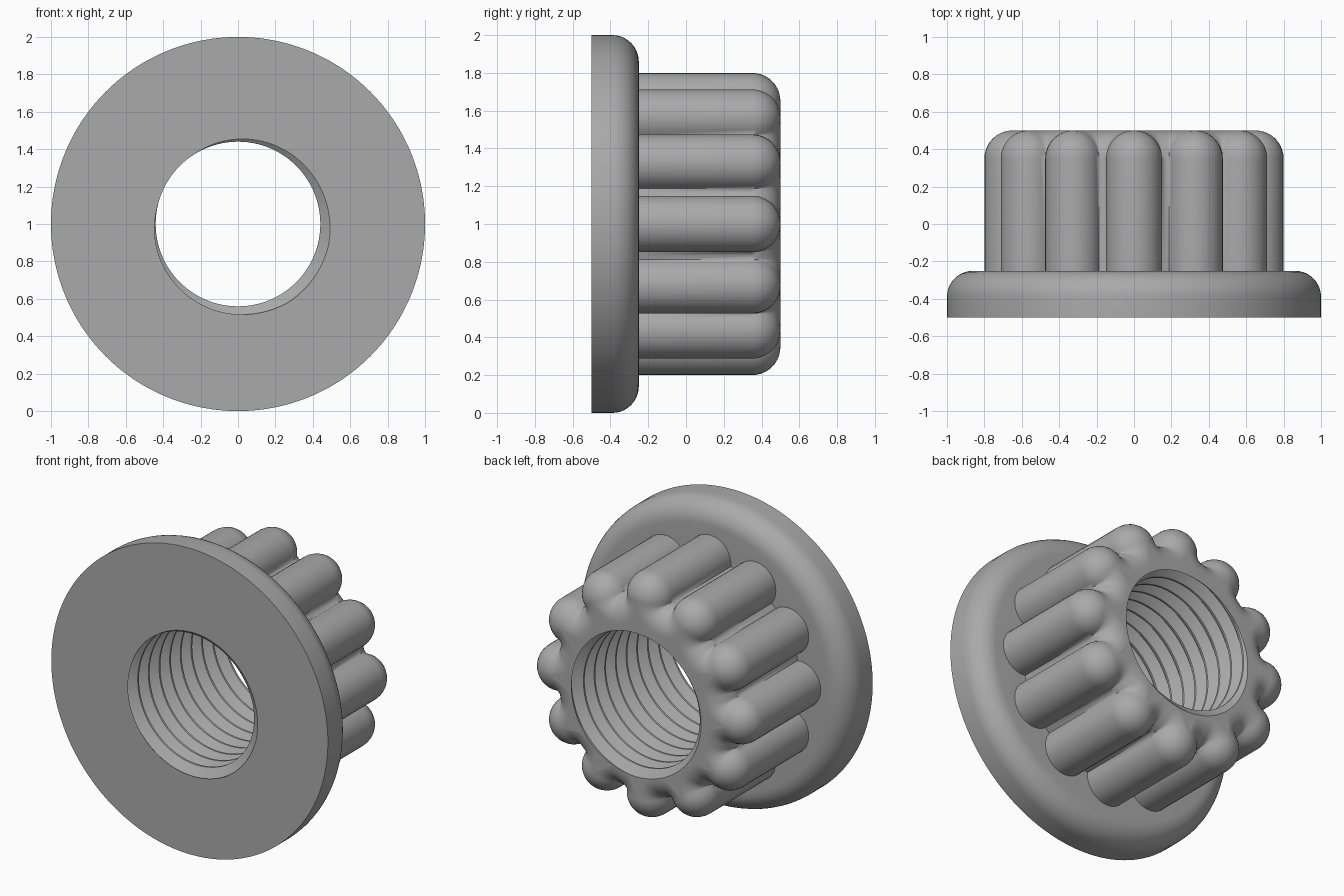
import bpy, bmesh
from math import pi, sin, cos, radians, sqrt, floor

cube = bpy.data.objects.get("Cube")
if cube:
    bpy.data.objects.remove(cube)

# Overall sizes
LOBES, LOBE_R, CORE_R = 12, 0.15, 0.65
FRONT, STEP, BACK = -0.5, -0.25, 0.5
FLANGE_R, FLANGE_ROUND = 1.0, 0.14
CREST, ROOT, PITCH = 0.44, 0.497, 0.11
LOBE_STEPS, CORNER_STEPS = 8, 6
HALF = LOBE_STEPS + CORNER_STEPS + 1
N = LOBES * 2 * HALF
ANGLES = [2 * pi * j / N for j in range(N + 1)]
THREAD_SHIFT = FRONT + PITCH * (145 / 360 - 0.06)

steel = bpy.data.materials.new("grey_metal")
steel.use_nodes = True
COLOUR = (0.4, 0.4, 0.4, 1)
steel.diffuse_color = COLOUR
steel.node_tree.nodes["Principled BSDF"].inputs["Base Color"].default_value = COLOUR


def build(name, rows):
    """Skin neighbouring rings of points into one smooth-shaded object."""
    bm = bmesh.new()
    grid = [[bm.verts.new(p) for p in row] for row in rows]
    for a, b in zip(grid, grid[1:]):
        for j in range(N):
            bm.faces.new((a[j], b[j], b[j + 1], a[j + 1]))
    bmesh.ops.remove_doubles(bm, verts=bm.verts, dist=1e-5)
    mesh = bpy.data.meshes.new(name)
    bm.to_mesh(mesh)
    bm.free()
    mesh.materials.append(steel)
    obj = bpy.data.objects.new(name, mesh)
    bpy.context.collection.objects.link(obj)
    bpy.ops.object.select_all(action='DESELECT')
    obj.select_set(True)
    bpy.context.view_layer.objects.active = obj
    bpy.ops.object.shade_smooth_by_angle(angle=radians(30))
    return obj


def point(r, a, y):
    return (r * cos(a), y, 1 + r * sin(a))


def ring(r, y):
    return [point(r, a, y) for a in ANGLES]


def thread_radius(a, y):
    """Flat crest, sloping flank, flat root, sloping flank."""
    s = (y - THREAD_SHIFT) / PITCH + a / (2 * pi)
    f = s - floor(s)
    if f < 0.12:
        t = 0
    elif f < 0.5:
        t = (f - 0.12) / 0.38
    elif f < 0.62:
        t = 1
    else:
        t = (1 - f) / 0.38
    return CREST + (ROOT - CREST) * t


def thread_ring(turn, f):
    row = []
    for a in ANGLES:
        y = PITCH * (turn + f - a / (2 * pi)) + THREAD_SHIFT
        y = min(BACK, max(FRONT, y))
        row.append(point(thread_radius(a, y), a, y))
    return row


def bore_end(y):
    return [point(thread_radius(a, y), a, y) for a in ANGLES]


def grip_ring(inset, y):
    """Scalloped outline of the grip, moved inward by a constant distance."""
    from_corner = 2 * math_asin(LOBE_R / (2 * CORE_R))
    tangent = pi / 2 + from_corner / 2
    half = []
    for i in range(LOBE_STEPS):
        a = tangent * i / LOBE_STEPS
        half.append((CORE_R + (LOBE_R - inset) * cos(a), (LOBE_R - inset) * sin(a)))
    cx, cy = CORE_R * cos(from_corner), CORE_R * sin(from_corner)
    for i in range(CORNER_STEPS + 1):
        t = i / CORNER_STEPS
        a = (tangent + pi) * (1 - t) + (from_corner + pi) * t
        half.append((cx + inset * cos(a), cy + inset * sin(a)))
    valley = pi / LOBES
    r = CORE_R - inset
    sector = half + [(r * cos(valley), r * sin(valley))]
    # Mirror about the valley: the second half belongs to the next lobe
    for px, py in reversed(half[1:]):
        c, s = cos(2 * valley), sin(2 * valley)
        sector.append((px * c + py * s, px * s - py * c))
    row = []
    for k in range(LOBES):
        c, s = cos(2 * valley * k), sin(2 * valley * k)
        row += [(px * c - py * s, y, 1 + px * s + py * c) for px, py in sector]
    return row + row[:1]


def math_asin(v):
    from math import asin
    return asin(v)


# Flange: flat front, straight rim, rounded back edge
rows = [bore_end(FRONT), ring(FLANGE_R, FRONT)]
for i in range(11):
    a = pi / 2 * i / 10
    rows.append(ring(FLANGE_R - FLANGE_ROUND * (1 - cos(a)),
                     STEP - FLANGE_ROUND * (1 - sin(a))))
rows.append(grip_ring(0, STEP))
build("flange", rows)

# Grip: lobed body with a rounded end, closed down to the bore
rows = [grip_ring(0, STEP)]
for i in range(11):
    a = pi / 2 * i / 10
    rows.append(grip_ring(LOBE_R * (1 - cos(a)), BACK - LOBE_R * (1 - sin(a))))
rows.append(bore_end(BACK))
build("lobed_grip", rows)

# Threaded bore: helical rows running from back to front
rows = [thread_ring(k, f) for k in range(11, -2, -1) for f in (0.62, 0.5, 0.12, 0)]
build("threaded_bore", rows)
